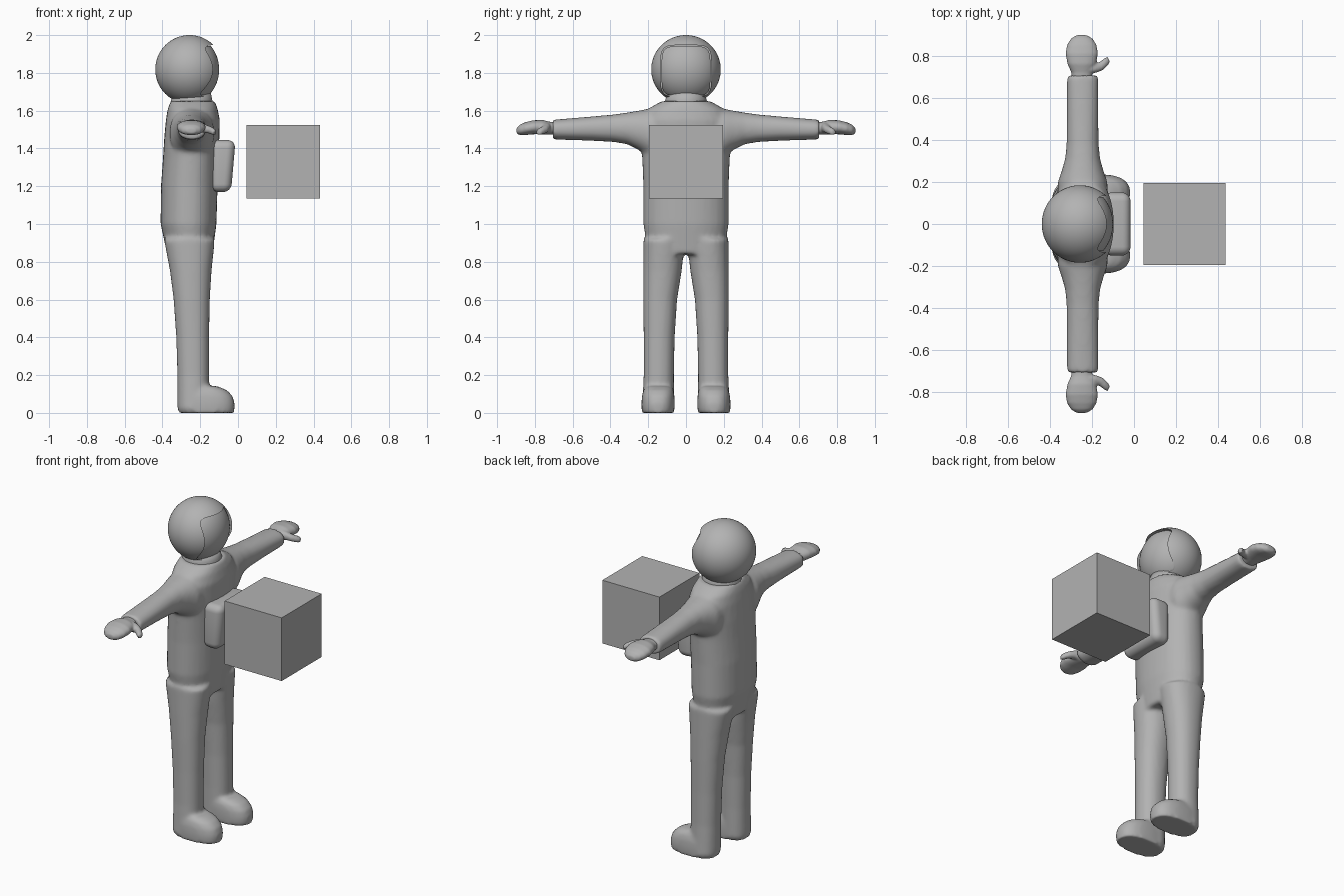
import bpy, bmesh, math
from mathutils import Vector

if "Cube" in bpy.data.objects:
    bpy.data.objects.remove(bpy.data.objects["Cube"], do_unlink=True)

grey = bpy.data.materials.new("plain grey")
grey.use_nodes = True
GREY = (0.45, 0.45, 0.45, 1)
grey.diffuse_color = GREY
grey.node_tree.nodes["Principled BSDF"].inputs["Base Color"].default_value = GREY


def finish(name, bm, smooth=True):
    """Turn a bmesh into a named grey object."""
    bmesh.ops.recalc_face_normals(bm, faces=bm.faces)
    mesh = bpy.data.meshes.new(name)
    bm.to_mesh(mesh)
    bm.free()
    mesh.materials.append(grey)
    for p in mesh.polygons:
        p.use_smooth = smooth
    obj = bpy.data.objects.new(name, mesh)
    bpy.context.collection.objects.link(obj)
    return obj


def loft(bm, sections, u, v, power=2.2, count=32):
    """Closed skin over superellipses: each section is (centre, radius_u, radius_v)."""
    u, v = Vector(u), Vector(v)
    rings = []
    for centre, ru, rv in sections:
        ring = []
        for i in range(count):
            a = 2 * math.pi * i / count
            c, s = math.cos(a), math.sin(a)
            pu = math.copysign(abs(c) ** (2 / power), c) * ru
            pv = math.copysign(abs(s) ** (2 / power), s) * rv
            ring.append(bm.verts.new(Vector(centre) + u * pu + v * pv))
        rings.append(ring)
    for a, b in zip(rings, rings[1:]):
        for i in range(count):
            j = (i + 1) % count
            bm.faces.new((a[i], a[j], b[j], b[i]))
    bm.faces.new(rings[0])
    bm.faces.new(rings[-1])


def ball(bm, centre, radii, segments=64):
    new = bmesh.ops.create_uvsphere(bm, u_segments=segments, v_segments=segments // 2, radius=1)["verts"]
    bmesh.ops.scale(bm, vec=radii, verts=new)
    bmesh.ops.translate(bm, vec=centre, verts=new)


def fuse(obj, voxel, repeat):
    """Blend overlapping volumes into one soft skin."""
    r = obj.modifiers.new("fuse", 'REMESH')
    r.mode = 'VOXEL'
    r.voxel_size = voxel
    r.use_smooth_shade = True
    s = obj.modifiers.new("soften", 'SMOOTH')
    s.factor = 0.5
    s.iterations = repeat


X, Y, Z = (1, 0, 0), (0, 1, 0), (0, 0, 1)

# Suit: torso, legs, boots and sleeves fused together
suit = bmesh.new()
torso = [(0.84, -.255, .12, .2), (1.0, -.262, .148, .226), (1.2, -.258, .15, .226),
         (1.35, -.25, .147, .232), (1.45, -.245, .146, .24), (1.55, -.239, .143, .235),
         (1.61, -.24, .132, .2), (1.65, -.24, .118, .13)]
loft(suit, [((x, 0, z), rx, ry) for z, x, rx, ry in torso], X, Y)

leg = [(0.02, -.237, .083, .148, .085), (0.2, -.237, .084, .144, .08),
       (0.4, -.24, .087, .142, .082), (0.6, -.245, .096, .137, .09),
       (0.75, -.25, .11, .125, .102), (0.92, -.257, .135, .115, .11)]
boot = [(0, -.168, .148, .148, .086), (0.05, -.169, .152, .148, .088),
        (0.09, -.175, .146, .147, .086), (0.12, -.188, .13, .146, .08),
        (0.142, -.21, .1, .145, .068)]
sleeve = [(0.08, 1.47, .12, .15), (0.2, 1.483, .118, .127), (0.25, 1.496, .1, .104),
          (0.31, 1.506, .083, .084), (0.38, 1.507, .076, .073), (0.5, 1.505, .075, .064),
          (0.69, 1.5, .075, .053), (0.705, 1.5, .073, .051)]
for side in (1, -1):
    loft(suit, [((x, side * y, z), rx, ry) for z, x, rx, y, ry in leg], X, Y)
    loft(suit, [((x, side * y, z), rx, ry) for z, x, rx, y, ry in boot], X, Y, 2.5)
    loft(suit, [((-.244, side * y, z), rx, rz) for y, z, rx, rz in sleeve], X, Z)
fuse(finish("suit", suit), 0.011, 7)

# Mittens with a hooked thumb
palm = [(0.66, 1.505, .045, .032), (0.72, 1.507, .05, .034), (0.76, 1.513, .068, .038),
        (0.81, 1.512, .077, .037), (0.85, 1.505, .07, .034), (0.88, 1.498, .052, .028),
        (0.897, 1.494, .024, .014)]
thumb = [(-.22, .74, 1.51, .03), (-.185, .742, 1.508, .024), (-.155, .75, 1.5, .02),
         (-.135, .768, 1.492, .019), (-.12, .782, 1.485, .014)]
for side, label in ((1, "left"), (-1, "right")):
    hand = bmesh.new()
    loft(hand, [((-.248, side * y, z), rx, rz) for y, z, rx, rz in palm], X, Z)
    loft(hand, [((x, side * y, z), r, r) for x, y, z, r in thumb], (.45, -.9 * side, 0), Z)
    fuse(finish(label + "_mitten", hand), 0.006, 4)

# Neck ring
neck = bmesh.new()
loft(neck, [((-.245, 0, z), r, r) for z, r in ((1.6, .11), (1.645, .112), (1.66, .108), (1.7, .1))],
     X, Y, 2, 48)
finish("neck_ring", neck)

# Helmet with a rounded rectangular face opening
HEAD = (-.257, 0, 1.818)
shell = bmesh.new()
ball(shell, HEAD, (.181, .184, .182), 80)
helmet = finish("helmet", shell)
opening = bmesh.new()
loft(opening, [((x, 0, 1.81), .134, .137) for x in (-.21, .1)], Y, Z, 5, 64)
cutter = finish("opening_cutter", opening)
cutter.hide_render = True
cutter.hide_viewport = True
cutter.display_type = 'WIRE'
cut = helmet.modifiers.new("face_opening", 'BOOLEAN')
cut.operation = 'DIFFERENCE'
cut.solver = 'EXACT'
cut.object = cutter
edges = helmet.modifiers.new("crisp_rim", 'EDGE_SPLIT')
edges.split_angle = math.radians(35)

# Visor set just behind the rim
glass = bmesh.new()
loft(glass, [((x, 0, 1.81), .129, .132) for x in (-.24, -.09)], Y, Z, 5, 64)
visor = finish("visor", glass)
curve = bmesh.new()
ball(curve, HEAD, (.157, .18, .18))
bulge = finish("visor_bulge_cutter", curve)
bulge.hide_render = True
bulge.hide_viewport = True
meet = visor.modifiers.new("bulge", 'BOOLEAN')
meet.operation = 'INTERSECT'
meet.solver = 'EXACT'
meet.object = bulge
split = visor.modifiers.new("crisp_edge", 'EDGE_SPLIT')
split.split_angle = math.radians(35)

# Chest pack, leaning out slightly toward the top
pack = bmesh.new()
bmesh.ops.create_cube(pack, size=1)
for v in pack.verts:
    lean = .012 * v.co.z * 2
    v.co = Vector((-.085 + v.co.x * .12 + (lean if v.co.x > 0 else 0), v.co.y * .3, 1.307 + v.co.z * .275))
chest = finish("chest_pack", pack)
round_off = chest.modifiers.new("rounded", 'BEVEL')
round_off.width = .042
round_off.segments = 6

# Plain cube floating in front of the chest
block = bmesh.new()
bmesh.ops.create_cube(block, size=.39)
bmesh.ops.translate(block, vec=(.24, 0, 1.33), verts=block.verts)
finish("floating_cube", block, smooth=False)
